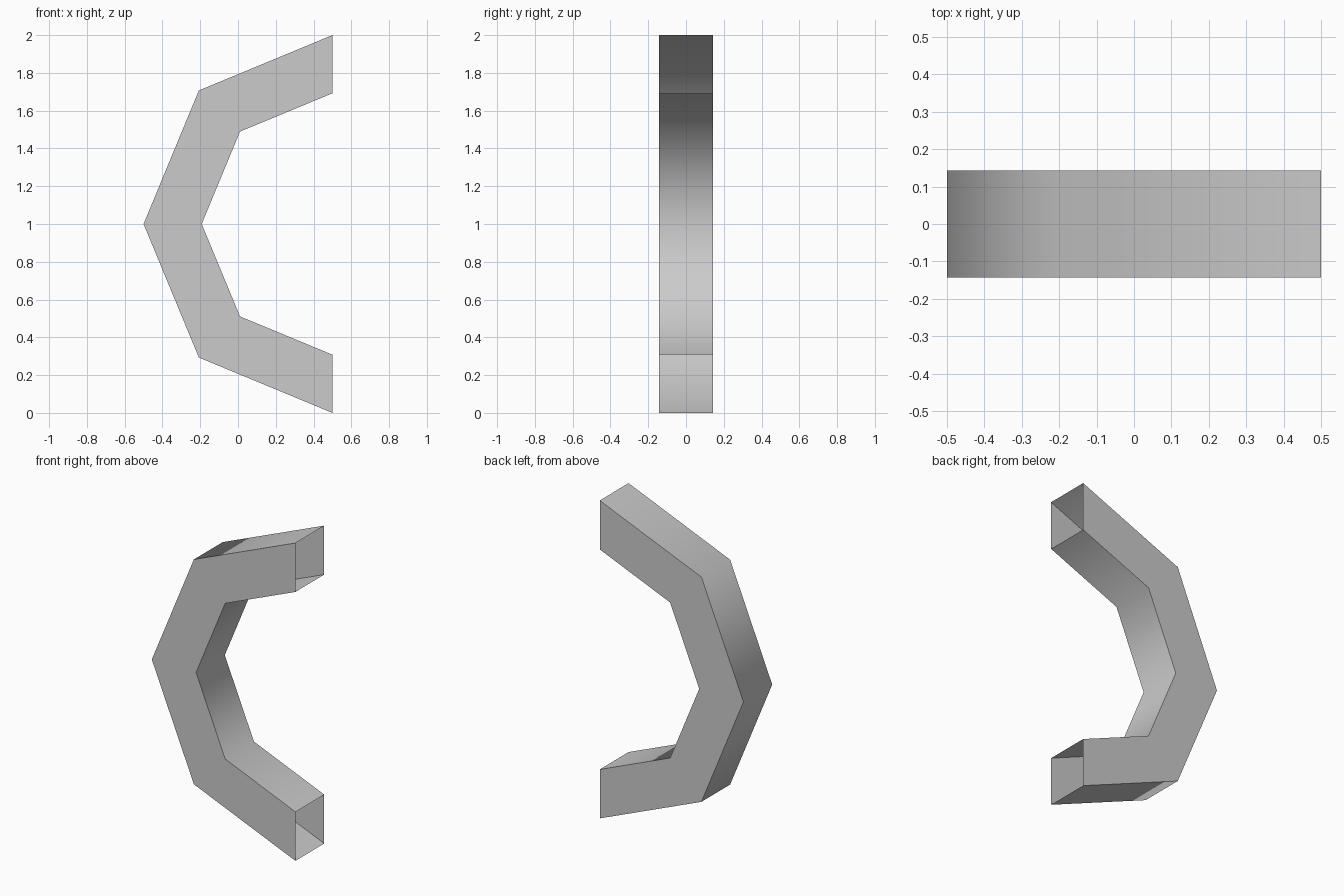
import bpy, bmesh
from math import cos, sin, radians

cube = bpy.data.objects.get("Cube")
if cube:
    bpy.data.objects.remove(cube, do_unlink=True)

SEGMENTS = 4          # straight runs in the half ring
OUTER, INNER = 1.0, 0.692
HALF_DEPTH = 0.143
CENTRE_X, CENTRE_Z = 0.5, 1.0

# Plain grey surface
grey = bpy.data.materials.new("light grey")
grey.use_nodes = True
colour = (0.6, 0.6, 0.6, 1)
grey.diffuse_color = colour
grey.node_tree.nodes["Principled BSDF"].inputs["Base Color"].default_value = colour

# Rectangular section swept through half an octagon, left open at both ends
bm = bmesh.new()
section = [(OUTER, -HALF_DEPTH), (OUTER, HALF_DEPTH),
           (INNER, HALF_DEPTH), (INNER, -HALF_DEPTH)]
rings = []
for i in range(SEGMENTS + 1):
    a = radians(90 + 180 * i / SEGMENTS)
    rings.append([bm.verts.new((CENTRE_X + r * cos(a), y, CENTRE_Z + r * sin(a)))
                  for r, y in section])
for a, b in zip(rings, rings[1:]):
    for j in range(4):
        k = (j + 1) % 4
        bm.faces.new((a[j], a[k], b[k], b[j]))

# Turn every face outward
bmesh.ops.recalc_face_normals(bm, faces=bm.faces)
outer_face = min(bm.faces, key=lambda f: f.calc_center_median().x)
if outer_face.normal.x > 0:
    bmesh.ops.reverse_faces(bm, faces=bm.faces)

mesh = bpy.data.meshes.new("half_ring_tube")
bm.to_mesh(mesh)
bm.free()
mesh.materials.append(grey)
tube = bpy.data.objects.new("half_ring_tube", mesh)
bpy.context.collection.objects.link(tube)

# Smooth around the bends, sharp along the four long edges
bpy.ops.object.select_all(action='DESELECT')
tube.select_set(True)
bpy.context.view_layer.objects.active = tube
bpy.ops.object.shade_smooth_by_angle(angle=radians(60))
